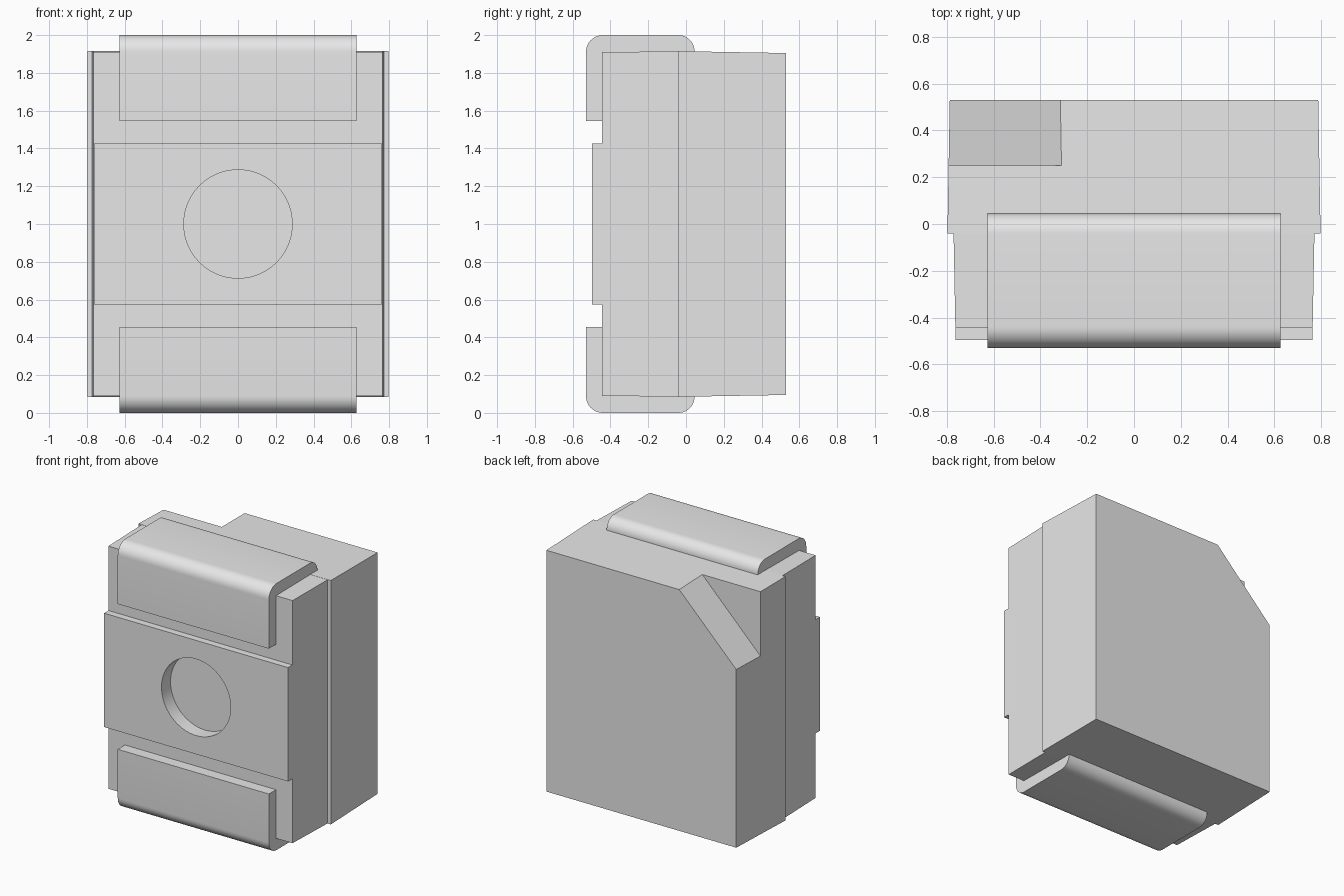
import bpy, bmesh, math
from mathutils import Matrix, Vector

if "Cube" in bpy.data.objects:
    bpy.data.objects.remove(bpy.data.objects["Cube"])

grey = bpy.data.materials.new("light grey")
grey.use_nodes = True
grey.diffuse_color = (0.8, 0.8, 0.8, 1)
grey.node_tree.nodes["Principled BSDF"].inputs["Base Color"].default_value = (0.8, 0.8, 0.8, 1)


def finish(name, bm):
    bmesh.ops.recalc_face_normals(bm, faces=bm.faces)
    mesh = bpy.data.meshes.new(name)
    bm.to_mesh(mesh)
    bm.free()
    mesh.materials.append(grey)
    obj = bpy.data.objects.new(name, mesh)
    bpy.context.collection.objects.link(obj)
    return obj


def frustum(name, y0, y1, half0, half1):
    """Block along y, centred on z = 1, with its own half sizes at each end."""
    bm = bmesh.new()
    bmesh.ops.create_cube(bm, size=2)
    for v in bm.verts:
        y, (hx, hz) = (y0, half0) if v.co.y < 0 else (y1, half1)
        v.co = Vector((v.co.x * hx, y, 1 + v.co.z * hz))
    return finish(name, bm)


def disc(name, radius, y0, y1):
    bm = bmesh.new()
    bmesh.ops.create_cone(bm, cap_ends=True, segments=64, radius1=radius, radius2=radius, depth=y1 - y0,
                          matrix=Matrix.Translation((0, (y0 + y1) / 2, 1)) @ Matrix.Rotation(math.pi / 2, 4, 'X'))
    return finish(name, bm)


def extrude(name, points, axis, start, end):
    """Prism from a 2D outline: (y, z) along x, or (x, z) along y."""
    bm = bmesh.new()
    place = (lambda p, q: (start, p, q)) if axis == 'X' else (lambda p, q: (p, start, q))
    face = bm.faces.new([bm.verts.new(place(p, q)) for p, q in points])
    geom = bmesh.ops.extrude_face_region(bm, geom=[face])["geom"]
    step = Vector((end - start, 0, 0)) if axis == 'X' else Vector((0, end - start, 0))
    bmesh.ops.translate(bm, vec=step, verts=[g for g in geom if isinstance(g, bmesh.types.BMVert)])
    return finish(name, bm)


def smooth(obj):
    bpy.ops.object.select_all(action='DESELECT')
    obj.select_set(True)
    bpy.context.view_layer.objects.active = obj
    bpy.ops.object.shade_smooth_by_angle(angle=math.radians(30))


def cut(cutter, *targets):
    cutter.hide_render = True
    for target in targets:
        mod = target.modifiers.new("cut", 'BOOLEAN')
        mod.operation, mod.solver, mod.object = 'DIFFERENCE', 'EXACT', cutter
        bpy.context.view_layer.objects.active = target
        bpy.ops.object.modifier_apply(modifier=mod.name)
    bpy.data.objects.remove(cutter)


# Housing: two tapered halves meeting at a small step, and a raised band in front
back_housing = frustum("back_housing", -0.04, 0.53, (0.798, 0.915), (0.788, 0.905))
front_housing = frustum("front_housing", -0.445, -0.03, (0.764, 0.91), (0.772, 0.914))
front_band = frustum("front_band", -0.497, -0.44, (0.763, 0.427), (0.763, 0.427))

# Corner chamfer on the back of the right upper edge
corner = [(-0.315, 1.905), (-0.22, 2.0), (-0.9, 2.0), (-0.9, 1.32), (-0.79, 1.43)]
cut(extrude("chamfer_cutter", corner, 'Y', 0.25, 0.7), back_housing)

# Round recess in the front band
cut(disc("recess_cutter", 0.287, -0.6, -0.39), front_band, front_housing)

# Round lens lying flush in the back face
cut(disc("lens_cutter", 0.66, 0.3, 0.7), back_housing)
lens = disc("lens", 0.66, 0.29, 0.53)

for part in (front_band, front_housing, back_housing, lens):
    smooth(part)


# Wrap-around terminals with rounded outer corners
def arc(cy, cz, radius, a0, a1, steps=10):
    return [(cy + radius * math.cos(a), cz + radius * math.sin(a))
            for a in (math.radians(a0 + (a1 - a0) * i / steps) for i in range(steps + 1))]


outline = [(-0.53, 1.545)] + arc(-0.44, 1.91, 0.09, 180, 90) + arc(-0.04, 1.915, 0.085, 90, 0)
outline += [(0.045, 1.88), (-0.43, 1.88), (-0.43, 1.545)]
for name, flip in (("upper_terminal", False), ("lower_terminal", True)):
    points = [(y, 2 - z if flip else z) for y, z in outline]
    smooth(extrude(name, points, 'X', -0.627, 0.627))
